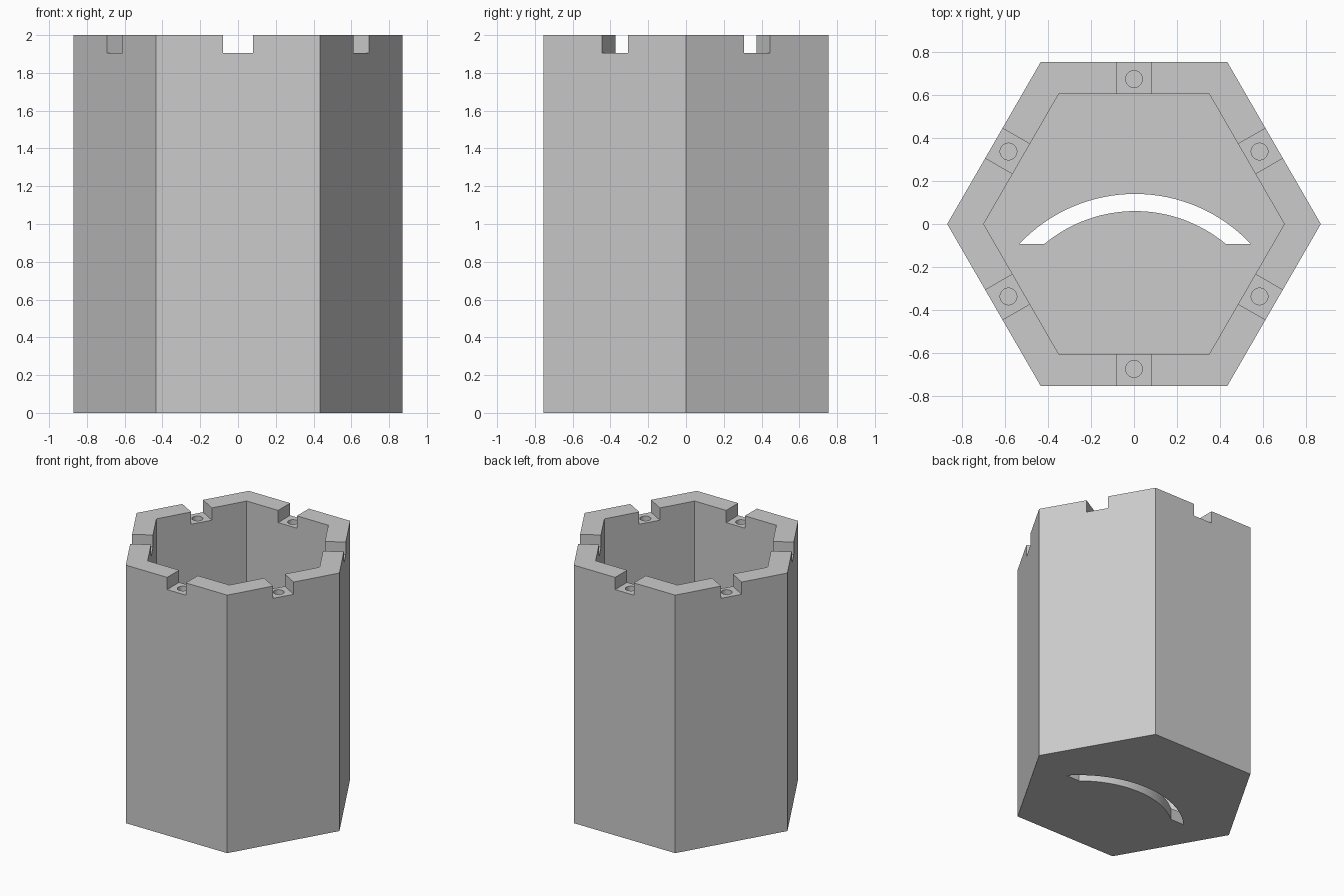
import bpy, bmesh, math
from mathutils import Matrix

if "Cube" in bpy.data.objects:
    bpy.data.objects.remove(bpy.data.objects["Cube"], do_unlink=True)

HEIGHT, FLOOR = 2.0, 0.09
OUTER_R, INNER_R = 0.87, 0.70
NOTCH_W, NOTCH_Z = 0.16, 1.905
PEG_R, PEG_DIST, PEG_DEPTH = 0.039, 0.675, 0.1

grey = bpy.data.materials.new("light grey")
grey.use_nodes = True
grey.diffuse_color = (0.6, 0.6, 0.6, 1)
grey.node_tree.nodes["Principled BSDF"].inputs["Base Color"].default_value = (0.6, 0.6, 0.6, 1)


def ring(radius, count):
    return [(radius * math.cos(math.tau * i / count),
             radius * math.sin(math.tau * i / count)) for i in range(count)]


def add_prism(bm, outline, z0, z1, matrix=Matrix()):
    """Extrude a counter-clockwise outline from z0 to z1."""
    low = [bm.verts.new(matrix @ Matrix.Translation((x, y, z0)).translation) for x, y in outline]
    high = [bm.verts.new(matrix @ Matrix.Translation((x, y, z1)).translation) for x, y in outline]
    bm.faces.new(low[::-1])
    bm.faces.new(high)
    for i in range(len(low)):
        j = (i + 1) % len(low)
        bm.faces.new((low[i], low[j], high[j], high[i]))


def make_object(name, bm):
    bmesh.ops.recalc_face_normals(bm, faces=bm.faces)
    mesh = bpy.data.meshes.new(name)
    bm.to_mesh(mesh)
    bm.free()
    mesh.materials.append(grey)
    obj = bpy.data.objects.new(name, mesh)
    bpy.context.collection.objects.link(obj)
    return obj


def cut(target, cutter):
    mod = target.modifiers.new(cutter.name, 'BOOLEAN')
    mod.operation, mod.solver, mod.object = 'DIFFERENCE', 'EXACT', cutter
    cutter.hide_render = True
    bpy.ops.object.select_all(action='DESELECT')
    bpy.context.view_layer.objects.active = target
    target.select_set(True)
    bpy.ops.object.modifier_apply(modifier=mod.name)
    bpy.data.objects.remove(cutter, do_unlink=True)


# Hexagonal container body
bm = bmesh.new()
add_prism(bm, ring(OUTER_R, 6), 0, HEIGHT)
body = make_object("hexagonal_container", bm)

# Hollow interior
bm = bmesh.new()
add_prism(bm, ring(INNER_R, 6), FLOOR, HEIGHT + 0.1)
cut(body, make_object("interior_cutter", bm))

# One rim notch and one blind peg hole in the middle of each side
notches, pegs = bmesh.new(), bmesh.new()
half = NOTCH_W / 2
box = [(0.55, -half), (0.8, -half), (0.8, half), (0.55, half)]
for i in range(6):
    turn = Matrix.Rotation(math.radians(30 + 60 * i), 4, 'Z')
    add_prism(notches, box, NOTCH_Z, HEIGHT + 0.1, turn)
    add_prism(pegs, ring(PEG_R, 32), NOTCH_Z - PEG_DEPTH, HEIGHT + 0.1,
              turn @ Matrix.Translation((PEG_DIST, 0, 0)))
cut(body, make_object("notch_cutter", notches))
cut(body, make_object("peg_hole_cutter", pegs))

# Curved slot through the floor, with flat ends on one straight line
ARC_X, ARC_Y, END_Y, STEPS = 0.005, -0.6, -0.092, 32


def arc(radius):
    start = math.asin((END_Y - ARC_Y) / radius)
    sweep = math.pi - 2 * start
    angles = [start + sweep * i / STEPS for i in range(STEPS + 1)]
    return [(ARC_X + radius * math.cos(a), ARC_Y + radius * math.sin(a)) for a in angles]


bm = bmesh.new()
add_prism(bm, arc(0.74) + arc(0.66)[::-1], -0.1, FLOOR + 0.1)
cut(body, make_object("slot_cutter", bm))

# Round walls smooth, hard edges sharp
bpy.ops.object.select_all(action='DESELECT')
bpy.context.view_layer.objects.active = body
body.select_set(True)
bpy.ops.object.shade_smooth_by_angle(angle=math.radians(30))
